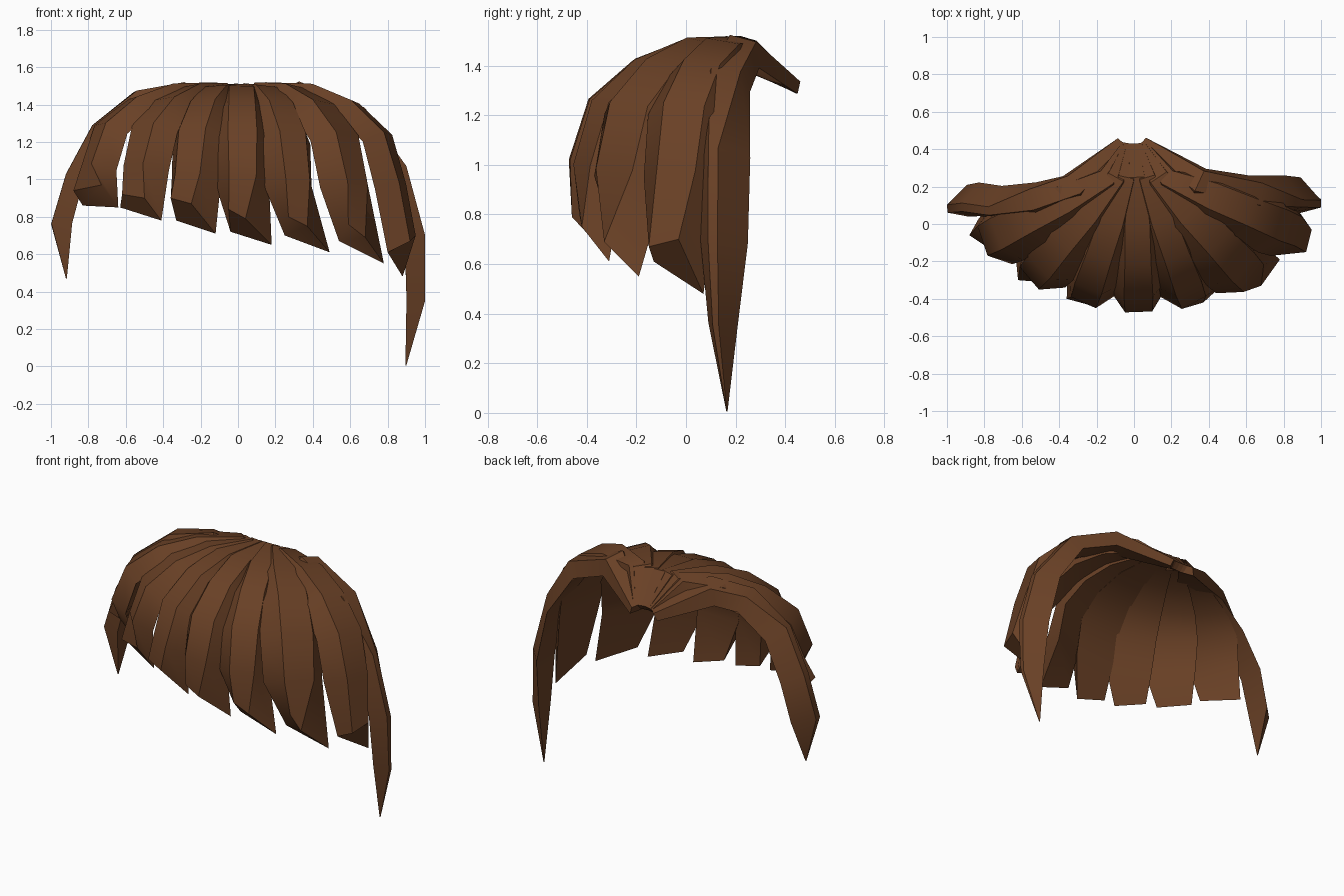
import bpy, bmesh
from mathutils import Vector as V

if "Cube" in bpy.data.objects:
    bpy.data.objects.remove(bpy.data.objects["Cube"])

brown = bpy.data.materials.new("chestnut_brown")
brown.diffuse_color = (0.142, 0.052, 0.019, 1)
brown.use_nodes = True
brown.node_tree.nodes["Principled BSDF"].inputs["Base Color"].default_value = brown.diffuse_color
HEAD = V((0, 0.15, 0.6))          # point the locks curl around


def lock(name, stations, end=None, ridge=(-0.25, 0.25)):
    """Sweep a four-sided tapering strand; stations are (outer centre, width, depth),
    ridge gives the two outer edges as fractions of the width."""
    pts = [V(s[0]) for s in stations]
    rings = []
    for i, (_, w, d) in enumerate(stations):
        c = pts[i]
        t = (pts[min(i + 1, len(pts) - 1)] - pts[max(i - 1, 0)]).normalized()
        n = c - HEAD
        n = (n - t * n.dot(t)).normalized()
        side = n.cross(t)
        a, b = ridge if i > 2 else (-0.3, 0.3)
        rings.append([c - n * d - side * w / 2, c + side * w * a,
                      c + side * w * b, c - n * d + side * w / 2])
    if end:
        rings.append([V(p) for p in end])
    bm = bmesh.new()
    vs = [[bm.verts.new(p) for p in r] for r in rings]
    for a, b in zip(vs, vs[1:]):
        for j in range(4):
            k = (j + 1) % 4
            bm.faces.new((a[j], a[k], b[k], b[j]))
    bm.faces.new(vs[0][::-1])
    bm.faces.new(vs[-1])
    bmesh.ops.recalc_face_normals(bm, faces=bm.faces)
    me = bpy.data.meshes.new(name)
    bm.to_mesh(me)
    bm.free()
    me.materials.append(brown)
    ob = bpy.data.objects.new(name, me)
    bpy.context.collection.objects.link(ob)
    bpy.context.view_layer.objects.active = ob
    ob.select_set(True)
    bpy.ops.object.shade_smooth_by_angle(angle=0.6)
    ob.select_set(False)


# Fringe locks: widest point, width scale, slanted end (inner left, outer left, outer right, inner right)
fringe = [
    ((-0.81, -0.09, 1.08), 1.15, [(-.83, .03, .86), (-.88, -.06, .94), (-.73, -.16, .97), (-.64, -.13, .85)]),
    ((-0.56, -0.29, 1.08), 1.1, [(-.63, -.20, .85), (-.62, -.30, .92), (-.50, -.31, .90), (-.41, -.27, .78)]),
    ((-0.27, -0.42, 1.03), 1.0, [(-.33, -.28, .78), (-.36, -.40, .90), (-.25, -.43, .87), (-.12, -.33, .71)]),
    ((0.025, -0.47, 1.02), 1.0, [(-.04, -.33, .72), (-.05, -.46, .84), (.04, -.46, .79), (.18, -.33, .65)]),
    ((0.32, -0.42, 1.00), 1.0, [(.25, -.33, .70), (.27, -.43, .80), (.37, -.42, .75), (.49, -.31, .61)]),
    ((0.64, -0.29, 0.98), 1.25, [(.54, -.28, .67), (.59, -.31, .76), (.68, -.33, .69), (.78, -.19, .55)]),
    ((0.88, -0.04, 0.98), 1.1, [(.80, -.13, .61), (.92, -.15, .67), (.95, -.03, .70), (.88, .07, .48)]),
]
# reach fraction, drop fraction, width, depth
curve = [(0, 0, .14, .08), (.35, .02, .22, .09), (.64, .18, .28, .10),
         (.89, .50, .31, .11), (1, 1, .29, .12)]
for i, (m, s, end) in enumerate(fringe):
    root = V((m[0] * 0.19 + 0.01, 0.25, 1.51))
    st = [((m[0] * 0.05, 0.43, 1.35), .08, .05)]
    for f, g, w, d in curve:
        st.append(((root.x + (m[0] - root.x) * f, root.y + (m[1] - root.y) * f,
                    root.z + (m[2] - root.z) * g), w * s, d))
    lock(f"fringe_lock_{i + 1}", st, end)

# Long pointed locks framing the face, with the ridge set towards the front
lock("long_lock_right", [
    ((.045, .44, 1.345), .10, .05), ((.35, .23, 1.51), .20, .10), ((.68, .16, 1.38), .20, .10),
    ((.90, .16, 1.07), .20, .10), ((1.0, .155, .70), .19, .11), ((1.0, .15, .35), .12, .10),
    ((.90, .165, .005), .005, .005)], ridge=(-0.35, -0.15))
lock("long_lock_left", [
    ((-.065, .44, 1.345), .10, .05), ((-.32, .21, 1.505), .20, .10), ((-.55, .13, 1.47), .19, .10),
    ((-.78, .11, 1.29), .18, .10), ((-.92, .13, 1.03), .18, .10), ((-1.0, .12, .76), .17, .11),
    ((-.92, .09, .47), .005, .005)], ridge=(0.1, 0.35))
